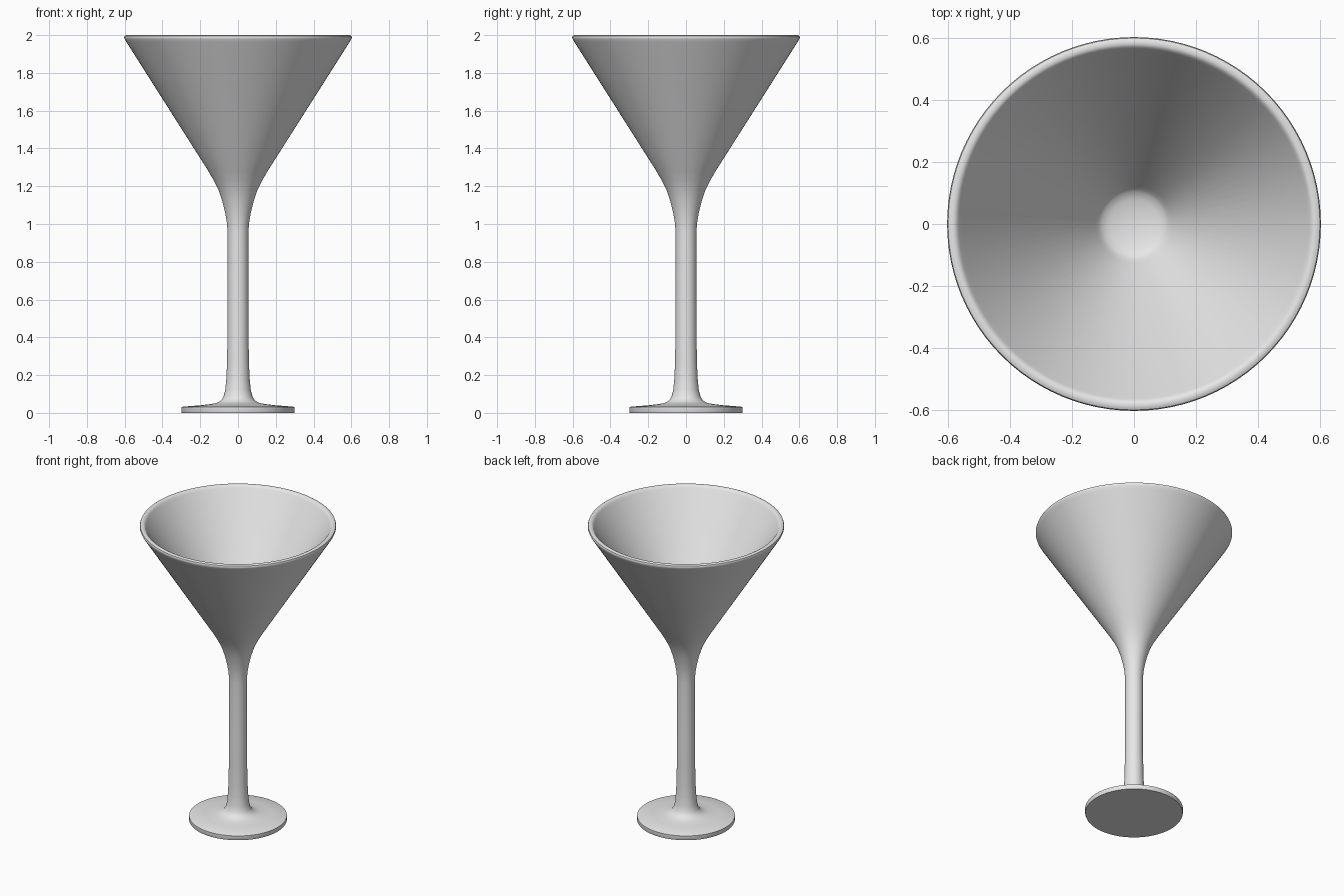
import bpy
import bmesh
from math import radians, tau, cos, sin

cube = bpy.data.objects.get("Cube")
if cube:
    bpy.data.objects.remove(cube, do_unlink=True)

SEGMENTS = 96

# One plain grey for the whole goblet
grey = bpy.data.materials.new("light grey")
grey.use_nodes = True
colour = (0.8, 0.8, 0.8, 1)
grey.diffuse_color = colour
grey.node_tree.nodes["Principled BSDF"].inputs["Base Color"].default_value = colour


def lathe(name, profile):
    """Revolve (radius, height) points around z; zero radius closes an end."""
    bm = bmesh.new()
    rings = []
    for r, z in profile:
        if r == 0:
            rings.append([bm.verts.new((0, 0, z))] * SEGMENTS)
        else:
            rings.append([bm.verts.new((r * cos(tau * i / SEGMENTS), r * sin(tau * i / SEGMENTS), z))
                          for i in range(SEGMENTS)])
    for low, high in zip(rings, rings[1:]):
        for i in range(SEGMENTS):
            j = (i + 1) % SEGMENTS
            corners = dict.fromkeys((low[i], low[j], high[j], high[i]))
            bm.faces.new(list(corners))
    bmesh.ops.recalc_face_normals(bm, faces=bm.faces)
    mesh = bpy.data.meshes.new(name)
    bm.to_mesh(mesh)
    bm.free()
    mesh.materials.append(grey)
    obj = bpy.data.objects.new(name, mesh)
    bpy.context.collection.objects.link(obj)
    bpy.ops.object.select_all(action="DESELECT")
    obj.select_set(True)
    bpy.context.view_layer.objects.active = obj
    bpy.ops.object.shade_smooth_by_angle(angle=radians(40))
    return obj


# Flat foot sweeping up into the stem
foot = [(0, 0), (0.298, 0), (0.3, 0.005), (0.3, 0.03), (0.294, 0.033), (0.2, 0.04),
        (0.14, 0.047), (0.11, 0.054), (0.09, 0.066), (0.077, 0.085), (0.068, 0.12), (0.062, 0.18)]
# Slim stem flaring into the bowl
stem = [(0.058, 0.26), (0.056, 0.4), (0.055, 0.7), (0.055, 0.95), (0.058, 1.0),
        (0.068, 1.06), (0.083, 1.12), (0.103, 1.18), (0.128, 1.23), (0.157, 1.28)]
# Straight outer wall and rounded rim
rim = [(0.59, 1.962), (0.6, 1.979), (0.603, 1.988), (0.6, 1.996), (0.592, 2),
       (0.58, 2), (0.572, 1.996), (0.565, 1.986), (0.555, 1.97)]
# Inner cone ending in a shallow round floor
inside = [(0.125, 1.292), (0.113, 1.275), (0.102, 1.264), (0.08, 1.255), (0.04, 1.248), (0, 1.246)]

lathe("goblet", foot + stem + rim + inside)
